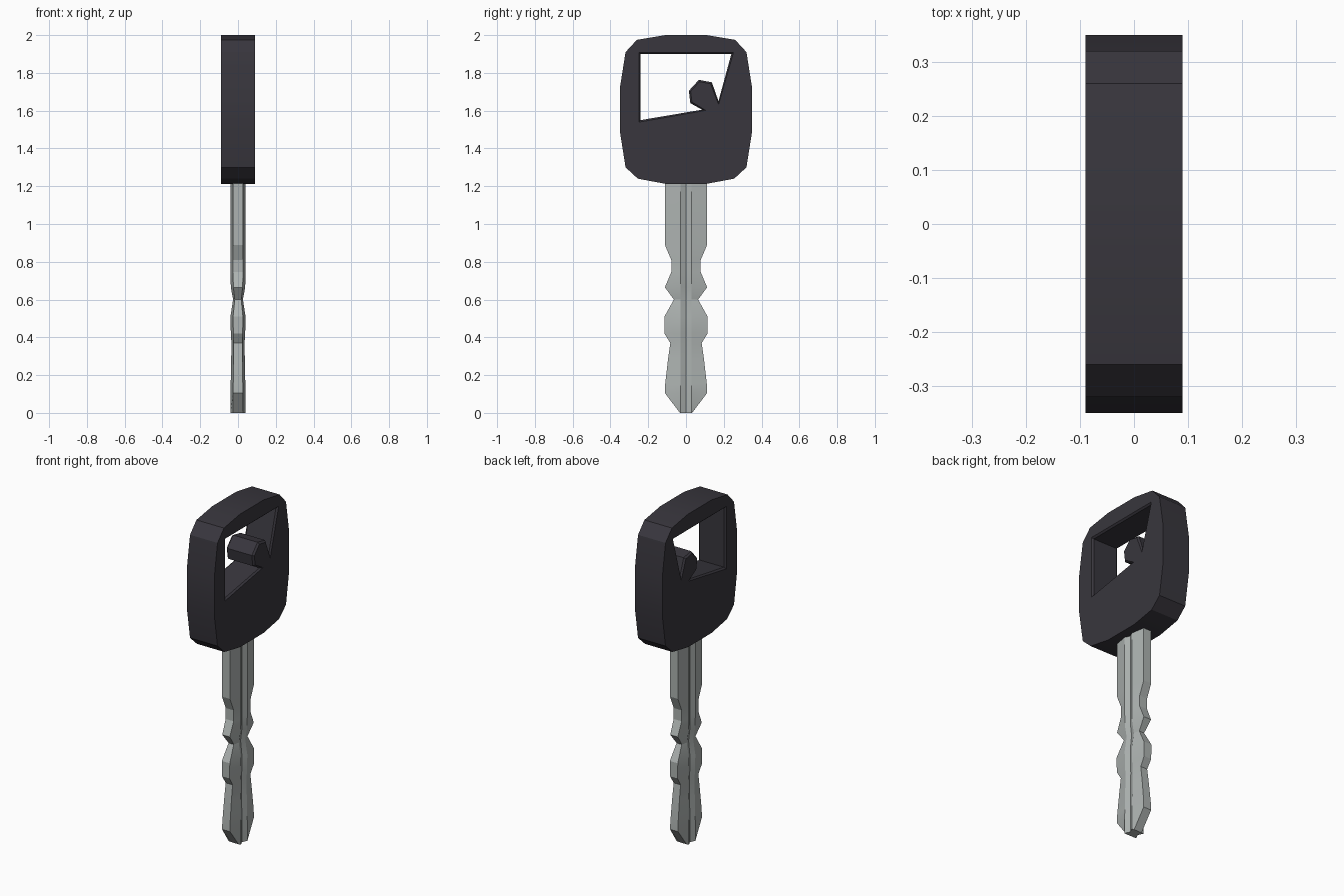
import bpy, bmesh, math
from mathutils import Vector

if "Cube" in bpy.data.objects:
    bpy.data.objects.remove(bpy.data.objects["Cube"])


def material(name, rgb):
    m = bpy.data.materials.new(name)
    m.diffuse_color = (*rgb, 1)
    m.use_nodes = True
    m.node_tree.nodes["Principled BSDF"].inputs["Base Color"].default_value = m.diffuse_color
    return m


def finish(bm, name, mat, angle):
    bmesh.ops.recalc_face_normals(bm, faces=bm.faces)
    me = bpy.data.meshes.new(name)
    bm.to_mesh(me)
    bm.free()
    me.materials.append(mat)
    ob = bpy.data.objects.new(name, me)
    bpy.context.collection.objects.link(ob)
    bpy.ops.object.select_all(action='DESELECT')
    ob.select_set(True)
    bpy.context.view_layer.objects.active = ob
    bpy.ops.object.shade_smooth_by_angle(angle=math.radians(angle))
    return ob


def ring(bm, pts, x):
    return [bm.verts.new((x, y, z)) for y, z in pts]


def bridge(bm, a, b):
    n = len(a)
    for i in range(n):
        j = (i + 1) % n
        bm.faces.new((a[i], a[j], b[j], b[i]))


def grow(pts, d):
    """Offset a clockwise outline outwards, with limited mitres."""
    out = []
    for i, p in enumerate(pts):
        p, a, b = Vector(p), Vector(pts[i - 1]), Vector(pts[(i + 1) % len(pts)])
        u, v = (p - a).normalized(), (b - p).normalized()
        n1, n2 = Vector((-u.y, u.x)), Vector((-v.y, v.x))
        m = (n1 + n2) / max(1 + n1.dot(n2), 0.3)
        out.append(tuple(p + m * d))
    return out


plastic = material("dark plastic", (0.040, 0.037, 0.047))
steel = material("steel grey", (0.42, 0.45, 0.44))

# Grip: chamfered outline with a bevelled window cut through it
half = [(0.11, 2.0), (0.26, 1.975), (0.32, 1.91), (0.35, 1.72),
        (0.35, 1.49), (0.32, 1.30), (0.255, 1.24), (0.11, 1.213)]
outline = half + [(-y, z) for y, z in reversed(half)]
window = [(-0.24, 1.90), (0.24, 1.90), (0.172, 1.65), (0.137, 1.75), (0.068, 1.763),
          (0.015, 1.705), (0.023, 1.64), (0.085, 1.605), (-0.24, 1.55)]
rim = grow(window, 0.009)

bm = bmesh.new()
outer, inner = [], []
for s in (-1, 1):
    o = ring(bm, outline, s * 0.09)
    r = ring(bm, rim, s * 0.09)
    w = ring(bm, window, s * 0.08)
    edges = [bm.edges.new((l[i - 1], l[i])) for l in (o, r) for i in range(len(l))]
    bmesh.ops.triangle_fill(bm, edges=edges, use_beauty=True, normal=(s, 0, 0))
    bridge(bm, r, w)
    outer.append(o)
    inner.append(w)
bridge(bm, *outer)
bridge(bm, *inner)
finish(bm, "grip", plastic, 12)

# Blade: loft of a grooved section; each station is height, half width, thickness factor
stations = [(0, 0.032, 1), (0.105, 0.112, 1), (0.155, 0.11, 0.97), (0.285, 0.095, 0.9),
            (0.37, 0.083, 0.87), (0.42, 0.114, 0.95), (0.51, 0.114, 1), (0.60, 0.064, 0.65),
            (0.665, 0.112, 0.95), (0.745, 0.078, 1), (0.81, 0.078, 1), (0.89, 0.112, 1),
            (1.23, 0.112, 1)]
bm = bmesh.new()
rings = []
for z, w, s in stations:
    side = [(0.026, -w), (0.04, -0.03), (0.026, 0), (0.04, 0.03), (0.026, w)]
    section = side + [(-x, y) for x, y in reversed(side)]
    rings.append([bm.verts.new((x * s, y, z)) for x, y in section])
for a, b in zip(rings, rings[1:]):
    bridge(bm, a, b)
bm.faces.new(rings[0])
bm.faces.new(rings[-1])
finish(bm, "blade", steel, 22)
